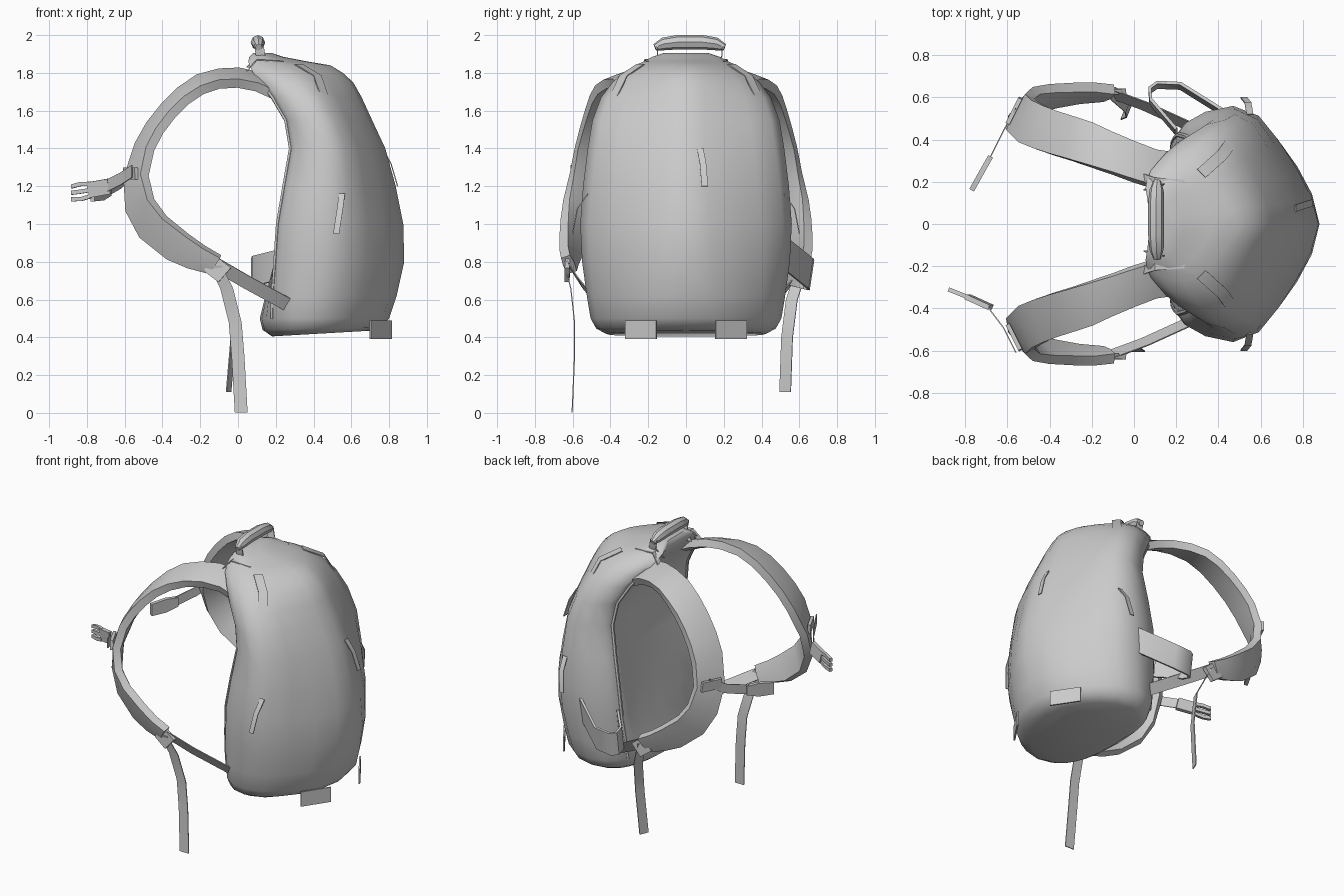
import bpy, bmesh, math
from mathutils import Vector as V

mat = bpy.data.materials.new("grey fabric")
mat.diffuse_color = (0.6, 0.6, 0.6, 1)


def loft(name, rings, angle=40):
    """Skin closed rings of equal length and cap both ends."""
    bm = bmesh.new()
    rows = [[bm.verts.new(p) for p in r] for r in rings]
    n = len(rows[0])
    for a, b in zip(rows, rows[1:]):
        for i in range(n):
            j = (i + 1) % n
            bm.faces.new((a[i], a[j], b[j], b[i]))
    bm.faces.new(rows[0][::-1])
    bm.faces.new(rows[-1])
    bmesh.ops.recalc_face_normals(bm, faces=bm.faces)
    me = bpy.data.meshes.new(name)
    bm.to_mesh(me)
    bm.free()
    ob = bpy.data.objects.new(name, me)
    bpy.context.collection.objects.link(ob)
    me.materials.append(mat)
    bpy.ops.object.select_all(action='DESELECT')
    ob.select_set(True)
    bpy.context.view_layer.objects.active = ob
    bpy.ops.object.shade_smooth_by_angle(angle=math.radians(angle))
    return ob


def ribbon(name, path, widths, thick=0.006, bulge=0.0):
    """Flat band along a path; widths holds one half-width vector or one per point."""
    path = [V(p) for p in path]
    if not isinstance(widths, list):
        widths = [widths] * len(path)
    rings = []
    for i, p in enumerate(path):
        t = path[min(i + 1, len(path) - 1)] - path[max(i - 1, 0)]
        w = V(widths[i])
        n = t.cross(w).normalized() * thick / 2
        m = n * (1 + bulge)
        rings.append([p - w - n, p - m, p + w - n, p + w + n, p + m, p - w + n])
    return loft(name, rings)


def tube(name, path, radii, sides=8):
    """Round cord along a path, one radius per point."""
    path = [V(p) for p in path]
    rings = []
    for i, p in enumerate(path):
        t = (path[min(i + 1, len(path) - 1)] - path[max(i - 1, 0)]).normalized()
        u = t.cross(V((1, 0, 0.01))).normalized()
        v = t.cross(u)
        rings.append([p + radii[i] * (math.cos(a) * u + math.sin(a) * v)
                      for a in (2 * math.pi * k / sides for k in range(sides))])
    return loft(name, rings)


# Pack body: height, back x, front x, half width, front sharpness, back roundness
levels = [(.405, .18, .70, .42, .7, 1), (.44, .13, .76, .475, .7, 1),
          (.50, .115, .80, .505, .72, 1), (.62, .135, .84, .525, .82, .7),
          (.80, .17, .88, .55, .95, .35), (1.0, .20, .875, .56, 1.05, .1),
          (1.2, .24, .835, .545, 1.12, 0), (1.4, .275, .78, .52, 1.15, 0),
          (1.55, .25, .71, .495, 1.15, 0), (1.67, .18, .655, .45, 1.1, 0),
          (1.75, .12, .61, .39, 1.05, 0), (1.80, .08, .555, .335, 1, 0),
          (1.84, .06, .49, .27, 1, 0), (1.86, .055, .37, .225, 1, 0),
          (1.885, .06, .24, .18, 1, 0), (1.905, .08, .18, .12, 1, 0)]
flat_back = [(.05, 0), (.045, .4), (.02, .66), (0, .76), (.06, .86), (.2, .95), (.4, 1)]
round_back = [(0, 0), (.015, .36), (.05, .58), (.09, .72), (.15, .85), (.25, .95), (.4, 1)]
front = [(.58, .92), (.72, .72), (.85, .48), (.95, .24), (1, 0)]


def body_ring(z, xb, xf, hy, e, k):
    """Cross-section, rounder towards the base."""
    side = [(a + (c - a) * k, b + (d - b) * k)
            for (a, b), (c, d) in zip(flat_back, round_back)]
    side += [(a, b ** e) for a, b in front]
    outline = side + [(a, -b) for a, b in side[-2:0:-1]]
    lift = .03 if z < .42 else .015 if z < .45 else 0
    return [(xb + a * (xf - xb), b * hy, z + lift * a) for a, b in outline]


body = [body_ring(*lv) for lv in levels]
loft("pack_body", body, 50)

for s, side in ((1, "left"), (-1, "right")):
    # Piping around the back panel
    tube(side + "_back_piping", [(r[3][0] + .006, s * r[3][1], r[3][2])
                                 for r in body[2:11]], [.013] * 9, 6)
    # Padded shoulder strap, twisting outward towards its lower end
    ribbon(side + "_shoulder_strap",
           [(.2, s * .25, 1.71), (.1, s * .26, 1.755), (0, s * .295, 1.775),
            (-.1, s * .335, 1.77), (-.2, s * .375, 1.74), (-.29, s * .405, 1.68),
            (-.37, s * .43, 1.60), (-.44, s * .455, 1.51), (-.495, s * .48, 1.41),
            (-.54, s * .52, 1.25), (-.52, s * .565, 1.10), (-.45, s * .59, .985),
            (-.32, s * .61, .88), (-.22, s * .62, .825), (-.12, s * .62, .785)],
           [(0, s * .08, -.03), (0, s * .085, -.03), (0, s * .09, -.03),
            (0, s * .095, -.03), (.01, s * .1, -.03), (.015, s * .1, -.025),
            (.02, s * .1, -.02), (.025, s * .1, -.015), (.03, s * .1, -.01),
            (.045, s * .085, .01), (.058, s * .068, .03), (.06, s * .053, .05),
            (.05, s * .038, .06), (.04, s * .028, .052), (.028, s * .018, .042)], .05, .25)
    # Lower webbing and its adjuster
    ribbon(side + "_lower_webbing", [(-.14, s * .63, .80), (.05, s * .56, .69),
                                     (.27, s * .46, .57)], (.018, s * .015, .03))
    ribbon(side + "_adjuster", [(-.15, s * .625, .79), (-.07, s * .63, .73)],
           (.033, 0, .038), .025)
    # Keeper on the strap for the chest buckle
    ribbon(side + "_strap_keeper", [(-.57, s * .535, 1.30), (-.565, s * .54, 1.235)],
           (.03, s * .06, 0), .02)
    # Base tabs
    ribbon(side + "_base_tab", [(.81, s * .155, .44), (.70, s * .32, .44)],
           (0, 0, .05), .01)
    # Top and side zip pulls
    ribbon(side + "_top_zip_pull", [(.32, s * .24, 1.845), (.42, s * .33, 1.785),
                                    (.48, s * .415, 1.61)], (-.02, s * .02, 0))
    ribbon(side + "_side_zip_pull", [(.55, s * .52, 1.16), (.54, s * .575, 1.08),
                                     (.52, s * .60, .95)], (.016, 0, 0))
    # Load lifter joining strap and lid
    ribbon(side + "_load_lifter", [(.04, s * .22, 1.80), (.10, s * .2, 1.87),
                                   (.24, s * .19, 1.86)], (0, .02, 0))

# Hanging webbing tails
ribbon("right_tail", [(-.12, -.64, .78), (-.06, -.61, .66), (-.015, -.59, .48),
                      (0, -.59, .3), (.017, -.603, .002)], (.034, 0, 0))
ribbon("left_tail", [(-.1, .62, .78), (-.03, .56, .6), (-.025, .535, .4),
                     (-.05, .525, .11)], (.012, .03, 0))

# Side compression loop
ribbon("side_loop", [(.2, .44, .78), (.08, .58, .75), (.075, .635, .735), (.11, .66, .73),
                     (.22, .655, .74), (.42, .53, .84)], (0, .012, .08), .015)

# Chest strap, male half with prongs
ribbon("right_chest_webbing", [(-.56, -.61, 1.28), (-.62, -.49, 1.24),
                               (-.70, -.385, 1.20)], (0, 0, .033))
ribbon("right_buckle", [(-.68, -.395, 1.2), (-.79, -.345, 1.18)], (-.01, 0, .04), .025)
for k in (-1, 0, 1):
    ribbon("buckle_prong", [(-.78, -.35, 1.18 + .033 * k), (-.83, -.33, 1.172 + .04 * k),
                            (-.88, -.31, 1.165 + .034 * k)], (0, 0, .011), .02)

# Chest strap, female half
ribbon("left_chest_webbing", [(-.56, .55, 1.28), (-.62, .44, 1.22),
                              (-.69, .30, 1.18)], (0, 0, .032))
ribbon("left_buckle", [(-.68, .32, 1.18), (-.72, .25, 1.17), (-.77, .16, 1.16)],
       [(0, 0, .03), (0, 0, .045), (0, 0, .04)], .025)

# Grab handle with webbing legs
tube("grab_handle", [(.11, -.165, 1.935), (.107, -.12, 1.953), (.105, -.05, 1.962),
                     (.105, .09, 1.962), (.107, .16, 1.953), (.11, .205, 1.935)],
     [.018, .034, .038, .038, .034, .018])
for y in (-.15, .19):
    ribbon("handle_leg", [(.07, y * .85, 1.83), (.12, y, 1.89), (.11, y, 1.95)],
           (.025, 0, 0))

# Front pull tab
ribbon("front_pull_tab", [(.765, .075, 1.4), (.81, .09, 1.32), (.845, .1, 1.2)], (0, .017, 0))
